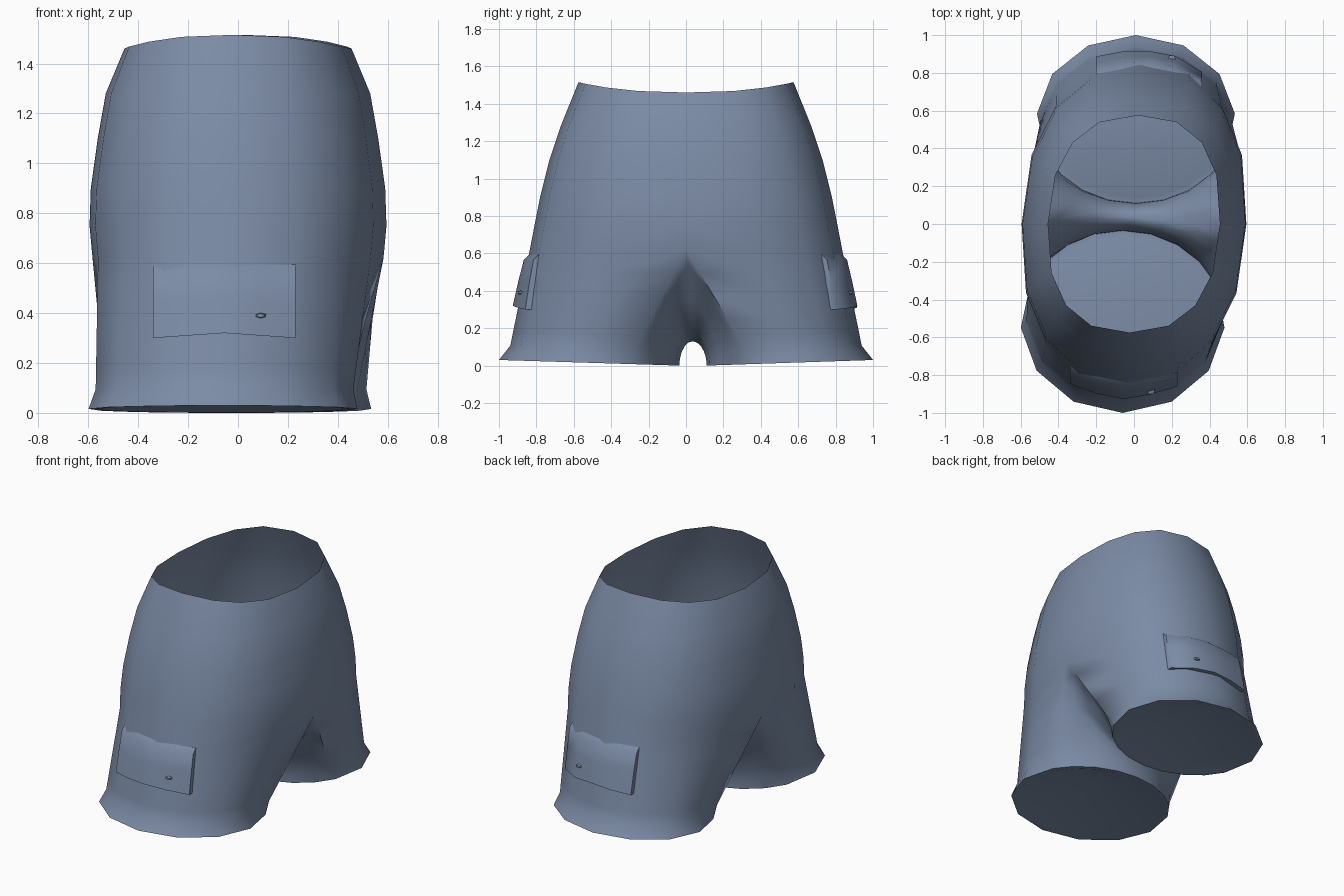
import bpy, bmesh, math
from mathutils import Vector
from mathutils.bvhtree import BVHTree

if "Cube" in bpy.data.objects:
    bpy.data.objects.remove(bpy.data.objects["Cube"])

K = 8                      # segments per half ring
cloth = bpy.data.materials.new("slate blue cloth")
cloth.diffuse_color = (0.2, 0.26, 0.38, 1)
cloth.use_nodes = True
cloth.node_tree.nodes["Principled BSDF"].inputs["Base Color"].default_value = cloth.diffuse_color


def make_object(name, bm, angle):
    bmesh.ops.recalc_face_normals(bm, faces=bm.faces[:])
    me = bpy.data.meshes.new(name)
    bm.to_mesh(me)
    ob = bpy.data.objects.new(name, me)
    bpy.context.collection.objects.link(ob)
    me.materials.append(cloth)
    bpy.ops.object.select_all(action='DESELECT')
    ob.select_set(True)
    bpy.context.view_layer.objects.active = ob
    bpy.ops.object.shade_smooth_by_angle(angle=math.radians(angle))
    return ob


def bridge(bm, r1, r2, closed):
    n = len(r1)
    for i in range(n if closed else n - 1):
        j = (i + 1) % n
        bm.faces.new((r1[i], r1[j], r2[j], r2[i]))


def spow(v, p):
    return math.copysign(abs(v) ** p, v)


def torso_point(th, a, b, z, side):
    """Rounded-rectangle half ring, slightly skewed along y."""
    y = side * b * spow(math.sin(th), 0.83) if 1e-6 < th < math.pi - 1e-6 else 0
    return Vector((a * spow(math.cos(th), 0.83) + 0.04 * y, y, z))


# Torso rings: height, half width, half length
TORSO = [(1.46, .455, .575), (1.28, .53, .67), (1.1, .562, .73),
         (0.9, .59, .78), (0.75, .595, .81), (0.62, .583, .835)]
SPLIT = TORSO[-1]

bm = bmesh.new()
for side in (1, -1):
    # Upper half of the garment
    rings = []
    for k, (z, a, b) in enumerate(TORSO):
        ring = []
        for i in range(K + 1):
            th = math.pi * i / K
            p = torso_point(th, a, b, z, side)
            if k == 0:
                p.z += 0.055 * math.sin(th) ** 2     # waist dips at the sides
            ring.append(bm.verts.new(p))
        rings.append(ring)
    for r1, r2 in zip(rings, rings[1:]):
        bridge(bm, r1, r2, False)

    # Leg: top loop is the outer half ring plus the crotch curve
    inner, outer, cx, ax = (.11, 1.0, .01, .525) if side > 0 else (.035, 1.0, -.06, .54)
    cy, by = (inner + outer) / 2, (outer - inner) / 2
    top, hem, pre, weight = [], [], [], []
    for i in range(2 * K):
        if i <= K:
            th = math.pi * i / K
            top.append(torso_point(th, SPLIT[1], SPLIT[2], SPLIT[0], side))
            ang = math.radians(-25 + 230 * i / K)
            weight.append(0)
        else:
            s = math.pi * (i - K) / K
            top.append(Vector((-SPLIT[1] * math.cos(s), .035 * math.sin(s),
                               .13 + (SPLIT[0] - .13) * abs(math.cos(s)) ** 2.3)))
            ang = math.radians(205 + 130 * (i - K) / K)
            weight.append(math.sin(s))
        c, sn = math.cos(ang), math.sin(ang)
        y = cy + by * sn
        hem.append(Vector((cx + ax * c, side * y, .03 * (y - inner) / (1 - inner))))
        pre.append(Vector((cx + ax * .95 * c, side * (y - .045 * max(0, sn)), hem[-1].z)))
    last = None
    for t in (0, .2, .4, .6, .75, .87, 1):
        ring = []
        for p, h, q, w in zip(top, hem, pre, weight):
            e = h if t == 1 else q
            f = t + (math.sin(t * math.pi / 2) - t) * w
            g = t + (1 - math.cos(t * math.pi / 2) - t) * w
            ring.append(bm.verts.new((p.x + (e.x - p.x) * f, p.y + (e.y - p.y) * f,
                                      p.z + (e.z - p.z) * g)))
        if last:
            bridge(bm, last, ring, True)
        last = ring
    # Hem rim and the raised lining that closes the leg opening
    centre = Vector((cx, side * cy, .02))
    rim = [bm.verts.new(v.co.lerp(centre, .06)) for v in last]
    bridge(bm, last, rim, True)
    mid = bm.verts.new((cx, side * cy, .19))
    for i in range(2 * K):
        bm.faces.new((rim[i], rim[(i + 1) % (2 * K)], mid))

bmesh.ops.remove_doubles(bm, verts=bm.verts[:], dist=0.0005)
bm.normal_update()
tree = BVHTree.FromBMesh(bm)
make_object("shorts_body", bm, 60)
bm.free()


def on_leg(x, z, side, off):
    hit, nrm, _, _ = tree.ray_cast(Vector((x, side * 2, z)), Vector((0, -side, 0)))
    return hit + Vector((0, side * off, 0))


# Pocket flaps with a small button, one on the outside of each leg
for side, x0, x1, bx, label in ((-1, -.34, .23, .09, "front"), (1, -.2, .36, .2, "back")):
    bm = bmesh.new()
    loops = []
    for i in range(5):
        x = x0 + (x1 - x0) * i / 4
        zb = .30 + .02 * (1 - abs(i - 2) / 2)
        loops.append([bm.verts.new(on_leg(x, z, side, o)) for z, o in
                      ((.60, -.005), (.565, .025), (.45, .03), (zb, .032), (zb, -.01))])
    for l1, l2 in zip(loops, loops[1:]):
        bridge(bm, l1, l2, True)
    bm.faces.new(loops[0])
    bm.faces.new(loops[-1])
    make_object(label + "_pocket_flap", bm, 60)
    bm.free()

    bm = bmesh.new()
    bmesh.ops.create_cone(bm, cap_ends=True, segments=6, radius1=.028, radius2=.016, depth=.03)
    button = make_object(label + "_pocket_button", bm, 20)
    bm.free()
    button.rotation_euler = (-side * math.pi / 2, 0, 0)
    button.scale = (1, .5, 1)
    button.location = on_leg(bx, .39, side, .03)
